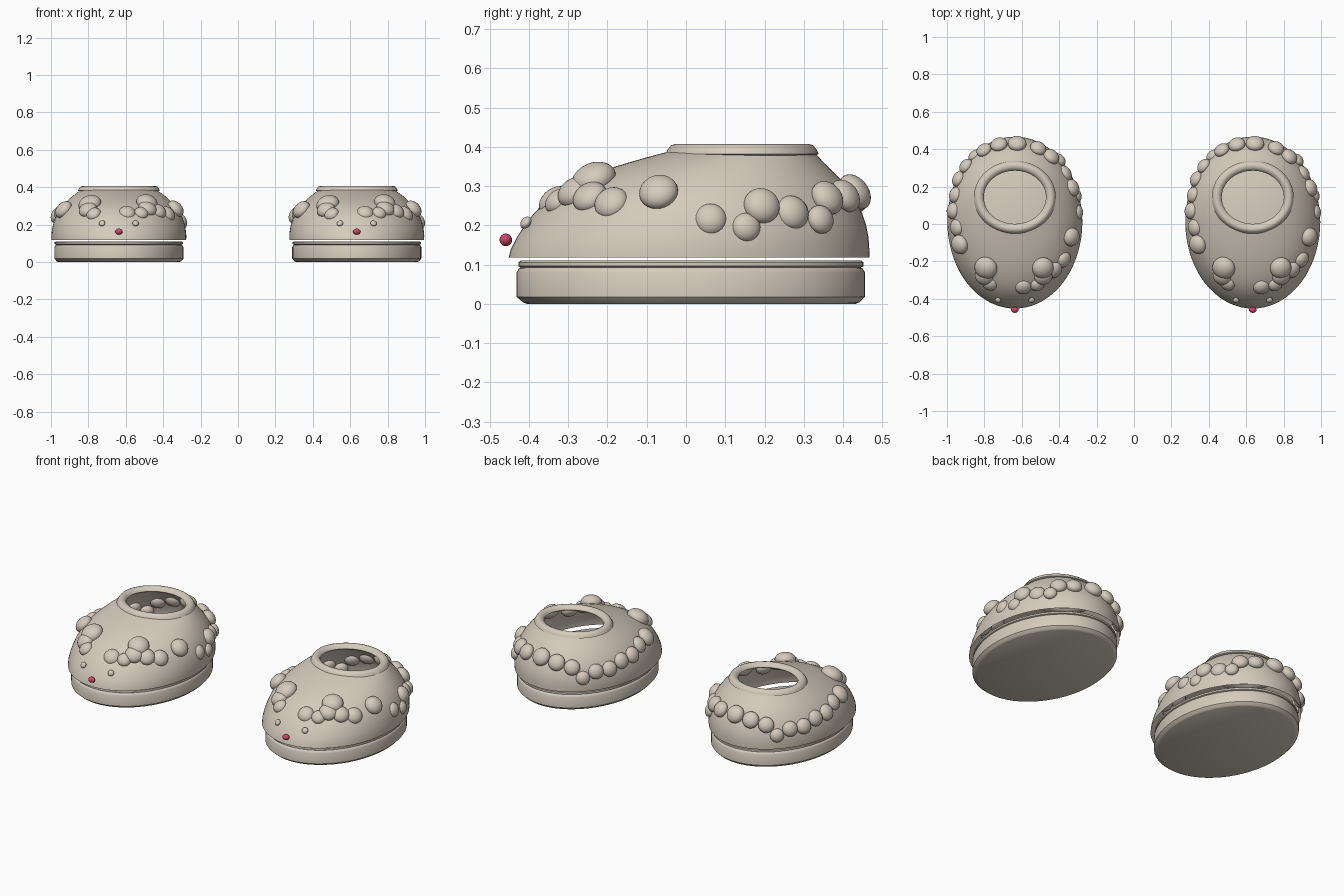
import bpy, bmesh, math
from mathutils import Vector, Matrix

def material(name, col):
    m = bpy.data.materials.new(name)
    m.diffuse_color = (*col, 1)
    return m

BEIGE = material("warm beige", (0.67, 0.60, 0.51))
PINK = material("rose pink", (0.60, 0.06, 0.14))
SEG = 72

def finish(bm, name, mat, x, angle=40):
    bmesh.ops.recalc_face_normals(bm, faces=bm.faces)
    me = bpy.data.meshes.new(name)
    bm.to_mesh(me)
    bm.free()
    me.materials.append(mat)
    ob = bpy.data.objects.new(name, me)
    ob.location.x = x
    bpy.context.collection.objects.link(ob)
    bpy.ops.object.select_all(action='DESELECT')
    ob.select_set(True)
    bpy.context.view_layer.objects.active = ob
    bpy.ops.object.shade_smooth_by_angle(angle=math.radians(angle))
    return ob

def loft(levels, caps=False, closed=False):
    """Stack ovals given as (z, half width, front y, back y)."""
    bm = bmesh.new()
    rings = []
    for z, a, f, b in levels:
        c, r = (f + b) / 2, (b - f) / 2
        rings.append([bm.verts.new((a * math.cos(2 * math.pi * i / SEG),
                                    c + r * math.sin(2 * math.pi * i / SEG), z))
                      for i in range(SEG)])
    pairs = list(zip(rings, rings[1:]))
    if closed:
        pairs.append((rings[-1], rings[0]))
    for lo, hi in pairs:
        for i in range(SEG):
            j = (i + 1) % SEG
            bm.faces.new((lo[i], lo[j], hi[j], hi[i]))
    if caps:
        bm.faces.new(rings[0])
        bm.faces.new(rings[-1])
    return bm

# z, half width, front y, back y
UPPER = [(0.118, 0.360, -0.452, 0.467), (0.14, 0.361, -0.446, 0.467), (0.17, 0.358, -0.431, 0.465),
         (0.20, 0.352, -0.411, 0.459), (0.23, 0.343, -0.388, 0.449), (0.26, 0.329, -0.360, 0.435),
         (0.29, 0.309, -0.318, 0.415), (0.32, 0.283, -0.260, 0.391), (0.35, 0.251, -0.180, 0.361),
         (0.372, 0.222, -0.105, 0.340), (0.386, 0.200, -0.052, 0.328)]
SOLE = [(0, 0.325, -0.405, 0.432), (0.004, 0.332, -0.415, 0.442), (0.018, 0.345, -0.432, 0.456),
        (0.08, 0.345, -0.432, 0.456), (0.09, 0.340, -0.426, 0.450), (0.094, 0.332, -0.418, 0.442)]
WELT = [(0.092, 0.335, -0.420, 0.444), (0.096, 0.343, -0.427, 0.452),
        (0.106, 0.343, -0.427, 0.452), (0.111, 0.336, -0.420, 0.445)]
COLLAR = [(0, 0.382), (-0.006, 0.394), (-0.014, 0.404), (-0.024, 0.407), (-0.036, 0.405),
          (-0.048, 0.397), (-0.053, 0.386), (-0.042, 0.377), (-0.015, 0.376)]

def oval_value(p):
    """Below 1 inside the upper, above 1 outside."""
    for lo, hi in zip(UPPER, UPPER[1:]):
        if p.z <= hi[0]:
            break
    t = (p.z - lo[0]) / (hi[0] - lo[0])
    a, f, b = (lo[k] + t * (hi[k] - lo[k]) for k in (1, 2, 3))
    return (p.x / a) ** 2 + ((p.y - (f + b) / 2) / ((b - f) / 2)) ** 2

def normal(p):
    e = 0.015
    return Vector([oval_value(p + d) - oval_value(p - d)
                   for d in (Vector((e, 0, 0)), Vector((0, e, 0)), Vector((0, 0, e)))]).normalized()

def ball(bm, p, radius, flat=1.0, n=None):
    rot = (n or Vector((0, 0, 1))).to_track_quat('Z', 'Y').to_matrix().to_4x4()
    mat = Matrix.Translation(p) @ rot @ Matrix.Diagonal((radius, radius, radius * flat, 1))
    bmesh.ops.create_uvsphere(bm, u_segments=24, v_segments=14, radius=1, matrix=mat)

# wool tufts: x, y, z, radius
TUFTS = [(0.045, -0.335, 0.262, 0.045), (0.12, -0.325, 0.262, 0.038), (0.153, -0.28, 0.285, 0.05),
         (0.15, -0.235, 0.318, 0.058), (0.21, -0.245, 0.272, 0.046), (0.26, -0.19, 0.257, 0.045),
         (0.303, -0.07, 0.285, 0.05), (0.335, 0.063, 0.215, 0.041), (0.33, 0.153, 0.195, 0.037),
         (0.308, 0.193, 0.25, 0.047), (0.268, 0.27, 0.232, 0.045), (0.24, 0.343, 0.215, 0.037),
         (0.195, 0.36, 0.27, 0.046), (0.125, 0.405, 0.275, 0.045), (0.012, 0.43, 0.285, 0.05),
         (-0.085, 0.425, 0.275, 0.046), (-0.165, 0.395, 0.255, 0.043), (-0.215, 0.365, 0.195, 0.038),
         (-0.262, 0.31, 0.225, 0.042), (-0.302, 0.24, 0.225, 0.043), (-0.318, 0.155, 0.245, 0.044),
         (-0.33, 0.07, 0.25, 0.045), (-0.31, -0.02, 0.27, 0.046), (-0.295, -0.11, 0.28, 0.052),
         (-0.155, -0.235, 0.31, 0.062), (-0.165, -0.28, 0.28, 0.05), (-0.135, -0.32, 0.257, 0.04)]

for side, cx in (("left", -0.637), ("right", 0.635)):
    finish(loft(SOLE, caps=True), side + "_sole", BEIGE, cx)
    finish(loft(WELT, caps=True), side + "_welt", BEIGE, cx)
    finish(loft(UPPER), side + "_upper", BEIGE, cx)
    # rolled ring around the foot opening
    ring = [(z, 0.219 + d, 0.143 - 0.195 - d, 0.143 + 0.195 + d) for d, z in COLLAR]
    finish(loft(ring, closed=True), side + "_collar", BEIGE, cx, 60)
    # wool tufts flattened against the upper
    bm = bmesh.new()
    for x, y, z, r in TUFTS:
        p = Vector((x, y, z))
        ball(bm, p, r, 0.7, normal(p))
    finish(bm, side + "_wool_tufts", BEIGE, cx, 60)
    # eyes
    bm = bmesh.new()
    for s in (-1, 1):
        p = Vector((s * 0.09, -0.408, 0.207))
        ball(bm, p, 0.017, 0.7, normal(p))
    finish(bm, side + "_eyes", BEIGE, cx, 60)
    # nose
    bm = bmesh.new()
    ball(bm, Vector((0, -0.459, 0.163)), 0.016)
    bmesh.ops.scale(bm, vec=(1.25, 1, 1), verts=bm.verts)
    finish(bm, side + "_nose", PINK, cx, 60)
